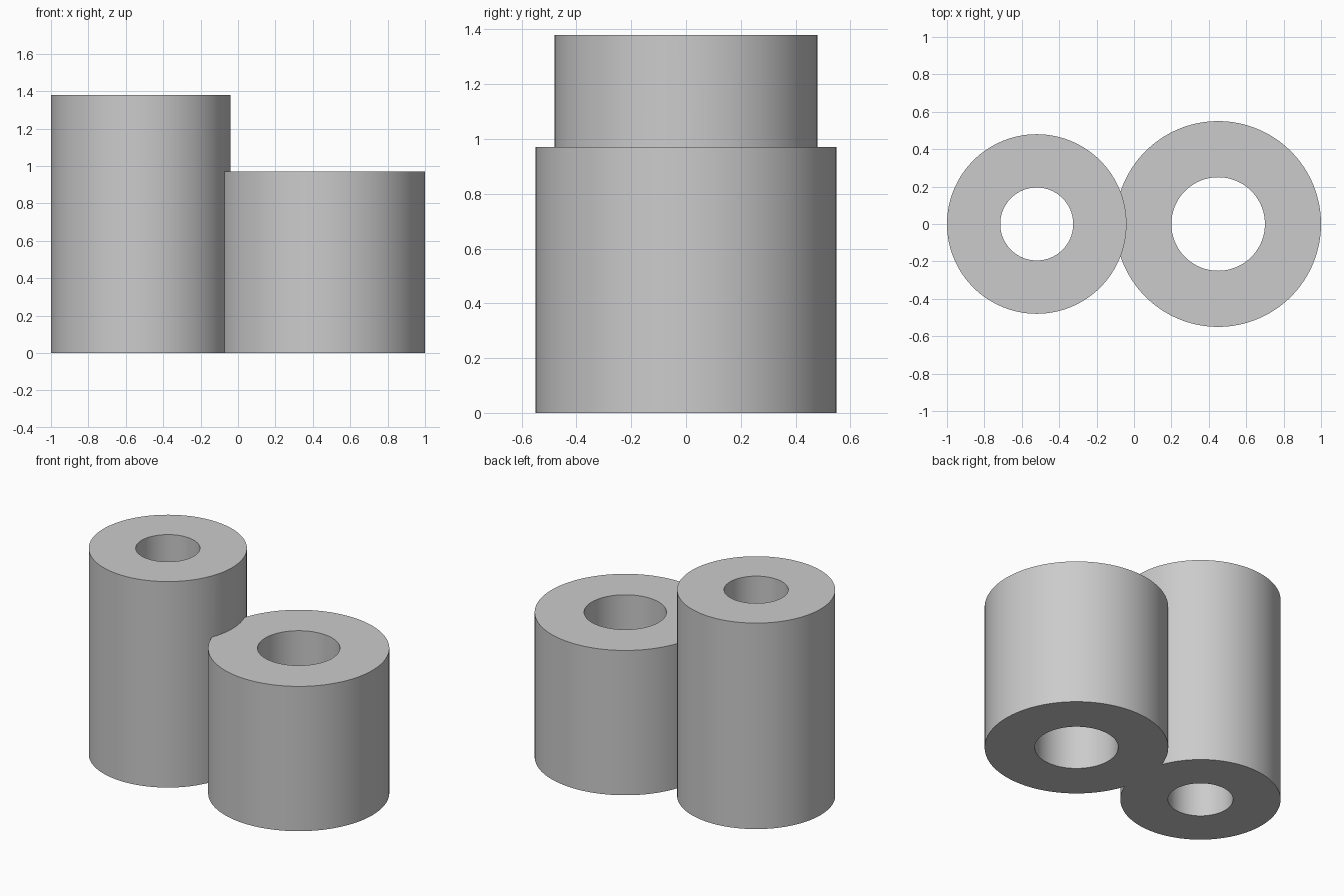
import bpy
import bmesh
from math import cos, sin, pi, radians

cube = bpy.data.objects.get("Cube")
if cube:
    bpy.data.objects.remove(cube, do_unlink=True)

SEGMENTS = 128

grey = bpy.data.materials.new("light_grey")
grey.use_nodes = True
colour = (0.6, 0.6, 0.6, 1)
grey.diffuse_color = colour
grey.node_tree.nodes["Principled BSDF"].inputs["Base Color"].default_value = colour


def tube(name, x, outer, inner, height):
    """Upright tube standing on the ground with an open bore."""
    bm = bmesh.new()
    profile = [(outer, 0), (outer, height), (inner, height), (inner, 0)]
    rings = []
    for r, z in profile:
        angles = [2 * pi * i / SEGMENTS for i in range(SEGMENTS)]
        rings.append([bm.verts.new((x + r * cos(a), r * sin(a), z)) for a in angles])
    for k, ring in enumerate(rings):
        above = rings[(k + 1) % len(rings)]
        for i in range(SEGMENTS):
            j = (i + 1) % SEGMENTS
            bm.faces.new((ring[i], ring[j], above[j], above[i]))
    bmesh.ops.recalc_face_normals(bm, faces=bm.faces)
    mesh = bpy.data.meshes.new(name)
    bm.to_mesh(mesh)
    bm.free()
    mesh.materials.append(grey)
    obj = bpy.data.objects.new(name, mesh)
    bpy.context.collection.objects.link(obj)
    return obj


# Tall narrow tube and short wide tube
body = tube("joined_tubes", -0.52, 0.48, 0.195, 1.38)
short = tube("short_tube", 0.45, 0.55, 0.25, 0.97)

# Fuse the overlapping walls into one solid
union = body.modifiers.new("fuse", 'BOOLEAN')
union.operation = 'UNION'
union.solver = 'EXACT'
union.object = short
bpy.ops.object.select_all(action='DESELECT')
bpy.context.view_layer.objects.active = body
body.select_set(True)
bpy.ops.object.modifier_apply(modifier=union.name)
bpy.data.objects.remove(short, do_unlink=True)

# Smooth walls with crisp rims
bpy.ops.object.shade_smooth_by_angle(angle=radians(30))
